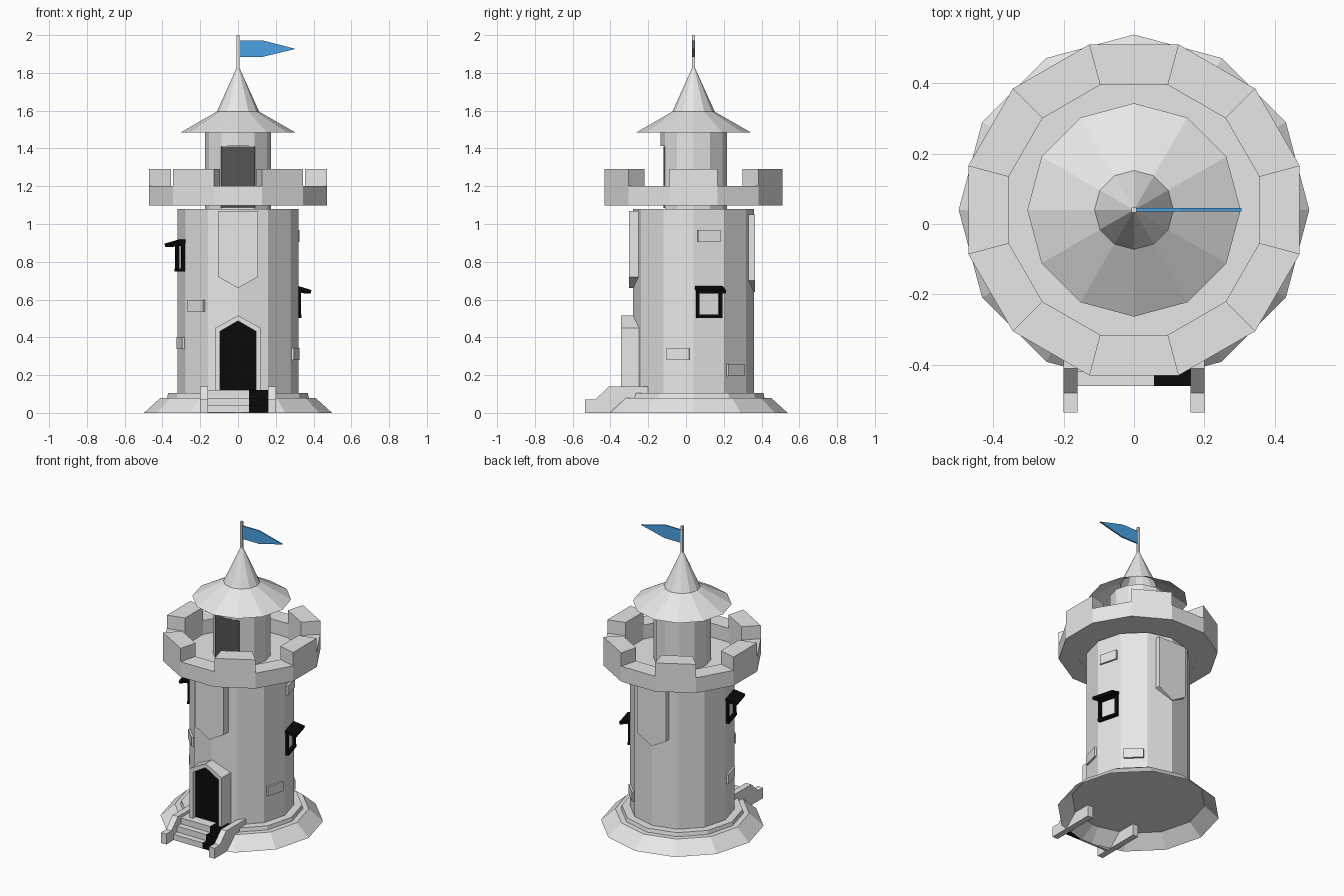
import bpy, bmesh, math
from mathutils import Matrix

if "Cube" in bpy.data.objects:
    bpy.data.objects.remove(bpy.data.objects["Cube"])

CY = 0.04                      # tower axis in y
TAU = math.tau


def material(name, rgb):
    m = bpy.data.materials.new(name)
    m.diffuse_color = (*rgb, 1)
    m.use_nodes = True
    m.node_tree.nodes["Principled BSDF"].inputs["Base Color"].default_value = m.diffuse_color
    return m


STONE = material("pale_stone", (0.8, 0.8, 0.8))
BLACK = material("black", (0.003, 0.003, 0.003))
DARK = material("dark_grey", (0.09, 0.09, 0.09))
BLUE = material("flag_blue", (0.07, 0.36, 0.78))


def finish(name, bm, mat, matrix=None):
    if matrix:
        bm.transform(matrix)
    bmesh.ops.recalc_face_normals(bm, faces=bm.faces)
    me = bpy.data.meshes.new(name)
    bm.to_mesh(me)
    bm.free()
    me.materials.append(mat)
    ob = bpy.data.objects.new(name, me)
    bpy.context.collection.objects.link(ob)
    return ob


def lathe(name, profile, mat=STONE, n=12, phase=0.0, low=True, high=True, loop=False):
    """Revolve (radius, z) points round the tower axis with n flat sides."""
    bm = bmesh.new()
    rings = [[bm.verts.new((r * math.cos(TAU * i / n + phase),
                            CY + r * math.sin(TAU * i / n + phase), z))
              for i in range(n)] for r, z in profile]
    pairs = list(zip(rings, rings[1:])) + ([(rings[-1], rings[0])] if loop else [])
    for a, b in pairs:
        for i in range(n):
            bm.faces.new((a[i], a[(i + 1) % n], b[(i + 1) % n], b[i]))
    if low and not loop:
        bm.faces.new(rings[0])
    if high and not loop:
        bm.faces.new(rings[-1])
    return finish(name, bm, mat)


def slab(name, pts, axis, lo, hi, mat=STONE):
    """Extrude a 2D outline along x (points are y,z), y (x,z) or z (x,y)."""
    put = {'x': lambda p, d: (d, p[0], p[1]),
           'y': lambda p, d: (p[0], d, p[1]),
           'z': lambda p, d: (p[0], p[1], d)}[axis]
    bm = bmesh.new()
    a = [bm.verts.new(put(p, lo)) for p in pts]
    b = [bm.verts.new(put(p, hi)) for p in pts]
    bm.faces.new(a)
    bm.faces.new(b)
    for i in range(len(pts)):
        j = (i + 1) % len(pts)
        bm.faces.new((a[i], a[j], b[j], b[i]))
    return finish(name, bm, mat)


def boxes(name, specs, mat, matrix=None):
    """One object from (centre, size, tilt about y) boxes."""
    bm = bmesh.new()
    for c, s, tilt in specs:
        m = (Matrix.Translation(c) @ Matrix.Rotation(tilt, 4, 'Y')
             @ Matrix.Diagonal((*s, 1)))
        bmesh.ops.create_cube(bm, size=1, matrix=m)
    return finish(name, bm, mat, matrix)


def around(r, deg):
    a = math.radians(deg)
    return (r * math.cos(a), CY + r * math.sin(a))


def on_wall(deg, z):
    """Frame on a wall facet: local x points outward, y along the wall."""
    return (Matrix.Translation((0, CY, 0)) @ Matrix.Rotation(math.radians(deg), 4, 'Z')
            @ Matrix.Translation((0.32 * math.cos(math.pi / 12), 0, z)))


# Base (hollow underneath, with a disc closing the tower) and shaft
lathe("base", [(0.498, 0), (0.41, 0.08), (0.375, 0.08), (0.37, 0.105), (0.31, 0.105)], low=False)
lathe("base_underside", [(0.41, 0.078), (0.30, 0.078)], high=True, low=False)
lathe("shaft", [(0.32, 0.1), (0.32, 1.08)])

# Turret: the front corner is cut away up to the door's top
slab("turret_lower", [around(0.176, 30 * k) for k in range(12) if k != 9], 'z', 1.075, 1.413)
lathe("turret_upper", [(0.176, 1.413), (0.176, 1.5)])
slab("turret_door", [(-0.09, 1.085), (0.09, 1.085), (0.09, 1.411), (-0.09, 1.411)],
     'y', CY - 0.158, CY - 0.15, DARK)

# Parapet ring with a sunken walkway and a merlon on every other side
lathe("parapet", [(0.487, 1.097), (0.487, 1.2), (0.368, 1.2), (0.368, 1.097)],
      phase=math.pi / 12, loop=True)
lathe("walkway", [(0.37, 1.098), (0.37, 1.106)], phase=math.pi / 12)
for k in range(6):
    slab("merlon", [around(r, 60 * k + s) for r, s in
                    ((0.487, -15), (0.487, 15), (0.368, 15), (0.368, -15))], 'z', 1.19, 1.29)

# Flared twelve-sided roof, open underneath
lathe("roof", [(0.303, 1.485), (0.112, 1.595), (0.006, 1.83)], low=False, high=False)

# Flagpole and flag
boxes("flagpole", [((0, CY, 1.905), (0.015, 0.015, 0.19), 0)], STONE)
slab("flag", [(0.005, 1.972), (0.13, 1.972), (0.305, 1.927), (0.13, 1.885), (0.005, 1.885)],
     'y', CY - 0.005, CY + 0.005, BLUE)


# Pointed stone shields on front and back
def shield(name, top, side, tip, lo, hi):
    slab(name, [(-0.105, top), (0.105, top), (0.105, side), (0, tip), (-0.105, side)], 'y', lo, hi)


shield("front_shield", 1.07, 0.72, 0.66, -0.303, -0.25)
shield("back_shield", 1.05, 0.70, 0.64, 0.32, 0.365)

# Entrance: arched surround and recessed dark door
slab("door_surround", [(-0.12, 0.09), (-0.12, 0.45), (0, 0.515), (0.12, 0.45), (0.12, 0.09),
                       (0.095, 0.09), (0.095, 0.432), (0, 0.487), (-0.095, 0.432), (-0.095, 0.09)],
     'y', -0.345, -0.24)
slab("door", [(-0.097, 0.1), (0.097, 0.1), (0.097, 0.434), (0, 0.489), (-0.097, 0.434)],
     'y', -0.315, -0.26, BLACK)

# Stairs resting on the base slope: stone treads, black strip on the right, side walls
stairs = [(-0.46, 0.002), (-0.46, 0.04), (-0.42, 0.04), (-0.42, 0.08), (-0.38, 0.08),
          (-0.38, 0.12), (-0.28, 0.12), (-0.28, 0.1), (-0.36, 0.085), (-0.445, 0.002)]
slab("stairs", stairs, 'x', -0.162, 0.057)
slab("stairs_dark_strip", stairs, 'x', 0.057, 0.162, BLACK)
rail = [(-0.535, 0), (-0.535, 0.07), (-0.48, 0.07), (-0.41, 0.14), (-0.2, 0.14), (-0.2, 0)]
for side in (-1, 1):
    slab("stair_wall", rail, 'x', side * 0.16, side * 0.2)

# Windows: black frame, stone pane and sloping hood
for deg, z in ((15, 0.58), (195, 0.825)):
    frame = [((0.002, s * 0.062, 0), (0.03, 0.017, 0.15), 0) for s in (-1, 1)]
    frame += [((0.004, 0, s * 0.068), (0.034, 0.141, 0.017), 0) for s in (-1, 1)]
    frame.append(((0.033, 0, 0.073), (0.08, 0.15, 0.018), math.radians(16)))
    boxes("window_frame", frame, BLACK, on_wall(deg, z))

# Raised wall stones
for deg, z in ((15, 0.937), (-15, 0.312), (45, 0.228), (225, 0.567), (195, 0.37)):
    boxes("wall_stone", [((0, 0, 0), (0.026, 0.122, 0.063), 0)], STONE, on_wall(deg, z))
